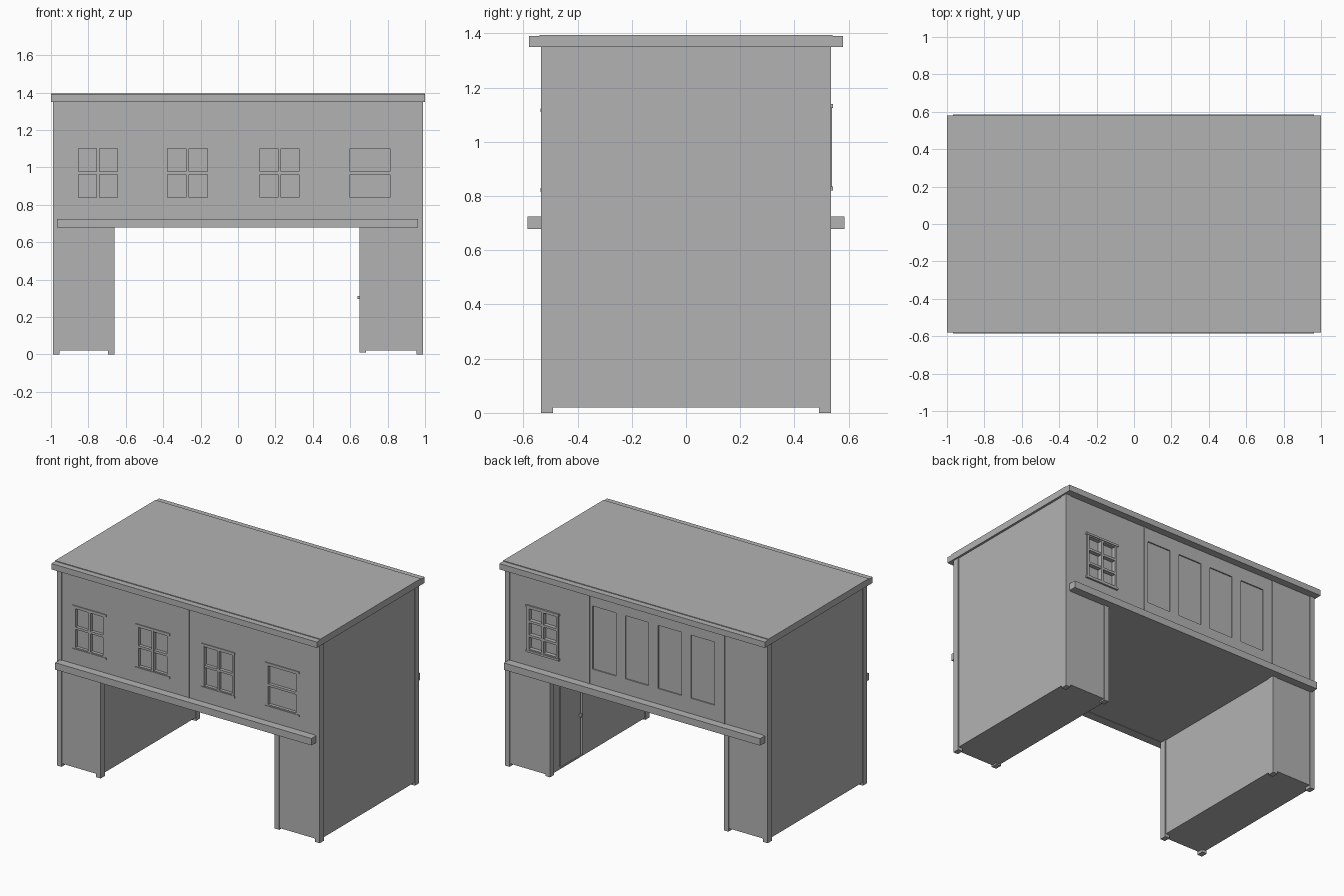
import bpy

cube = bpy.data.objects.get("Cube")
if cube:
    bpy.data.objects.remove(cube, do_unlink=True)

grey = bpy.data.materials.new("plain_grey")
grey.use_nodes = True
GREY = (0.45, 0.45, 0.45, 1)
grey.diffuse_color = GREY
grey.node_tree.nodes["Principled BSDF"].inputs["Base Color"].default_value = GREY


def box(name, x0, x1, y0, y1, z0, z1):
    """Box given by its limits on each axis."""
    lo = (min(x0, x1), min(y0, y1), z0)
    hi = (max(x0, x1), max(y0, y1), z1)
    verts = [(x, y, z) for x in (lo[0], hi[0]) for y in (lo[1], hi[1]) for z in (lo[2], hi[2])]
    faces = [(0, 1, 3, 2), (4, 6, 7, 5), (0, 4, 5, 1), (2, 3, 7, 6), (0, 2, 6, 4), (1, 5, 7, 3)]
    mesh = bpy.data.meshes.new(name)
    mesh.from_pydata(verts, [], faces)
    mesh.materials.append(grey)
    ob = bpy.data.objects.new(name, mesh)
    bpy.context.collection.objects.link(ob)
    return ob


def cut(target, cutter):
    """Subtract the cutter from the target and delete it."""
    cutter.hide_render = True
    mod = target.modifiers.new("cut", "BOOLEAN")
    mod.operation, mod.solver, mod.object = "DIFFERENCE", "EXACT", cutter
    bpy.context.view_layer.objects.active = target
    bpy.ops.object.modifier_apply(modifier=mod.name)
    bpy.data.objects.remove(cutter, do_unlink=True)


W, D = 0.99, 0.535         # half width and half depth of the walls
POST, STEP = 0.035, 0.005  # corner post width and wall recess
FLOOR, EAVE = 0.68, 1.35
FACE = D - STEP            # wall face between the posts

# Upper storey spanning the passage
upper = box("upper_storey", -W + STEP, W - STEP, -FACE, FACE, FLOOR, EAVE)

# Legs, with a post at every corner
for side, inner, outer in (("right", -0.66, -W), ("left", 0.65, W)):
    s = 1 if outer > 0 else -1
    foot = 0.01 if s > 0 else 0
    box(side + "_leg", inner + s * STEP, outer - s * STEP, -FACE, FACE, 0.02, FLOOR)
    for end, e in (("front", -1), ("back", 1)):
        box(f"{side}_{end}_outer_post", outer, outer - s * POST,
            e * D, e * (D - 0.045), 0, EAVE)
        box(f"{side}_{end}_inner_post", inner, inner + s * POST,
            e * D, e * (D - 0.045), foot, FLOOR)

# Flat roof with a thin covering, and a ledge along front and back
box("roof", -1, 1, -0.58, 0.58, EAVE, 1.39)
box("roof_covering", -1, 1, -0.54, 0.54, 1.39, 1.395)
for end, e in (("front", -1), ("back", 1)):
    box(end + "_ledge", -0.968, 0.963, e * (D - 0.01), e * 0.585, FLOOR - 0.002, 0.725)


def window(name, x0, x1, z0, z1, e, cols, rows, face):
    """Recessed window with frame, glazing bars, lintel and sill."""
    cut(upper, box("cutter", x0, x1, e * (D - 0.025), e * (D + 0.1), z0, z1))
    back, bar = D - 0.03, 0.008
    for i in range(cols + 1):
        x = x0 + (x1 - x0) * i / cols
        box(f"{name}_upright_{i}", x - bar, x + bar, e * back, e * face, z0, z1)
    for i in range(rows + 1):
        z = z0 + (z1 - z0) * i / rows
        box(f"{name}_rail_{i}", x0, x1, e * back, e * (face - 0.002), z - bar, z + bar)
    box(name + "_lintel", x0 - 0.015, x1 + 0.015, e * back, e * (face + 0.003), z1, z1 + 0.014)
    box(name + "_sill", x0 - 0.015, x1 + 0.015, e * back, e * (face + 0.003), z0 - 0.014, z0)


# Four front windows
for n, (x0, x1) in enumerate(((-0.86, -0.635), (-0.385, -0.155), (0.11, 0.335), (0.59, 0.82))):
    window(f"front_window_{n}", x0, x1, 0.83, 1.11, -1, 2 if n < 3 else 1, 2, D - 0.002)
window("back_window", 0.595, 0.815, 0.835, 1.125, 1, 2, 3, D + 0.004)

# Four tall shallow panels at the back
for i in range(4):
    x = 0.245 - i * 0.247
    cut(upper, box("cutter", x - 0.088, x + 0.088, FACE - 0.008, 0.7, 0.83, 1.26))

# Battens between wall sections
box("front_batten", -0.006, 0.006, -FACE + 0.01, -D, 0.72, EAVE)
for n, x in enumerate((0.36, -0.66)):
    box(f"back_batten_{n}", x - 0.006, x + 0.006, FACE - 0.01, D, 0.72, EAVE)

# Door in the passage, with frame and knob
leg = bpy.data.objects["left_leg"]
cut(leg, box("cutter", 0.5, 0.668, 0.18, 0.42, 0.03, 0.58))
box("door", 0.66, 0.68, 0.19, 0.41, 0.03, 0.57)
box("door_knob", 0.64, 0.665, 0.194, 0.21, 0.297, 0.313)
